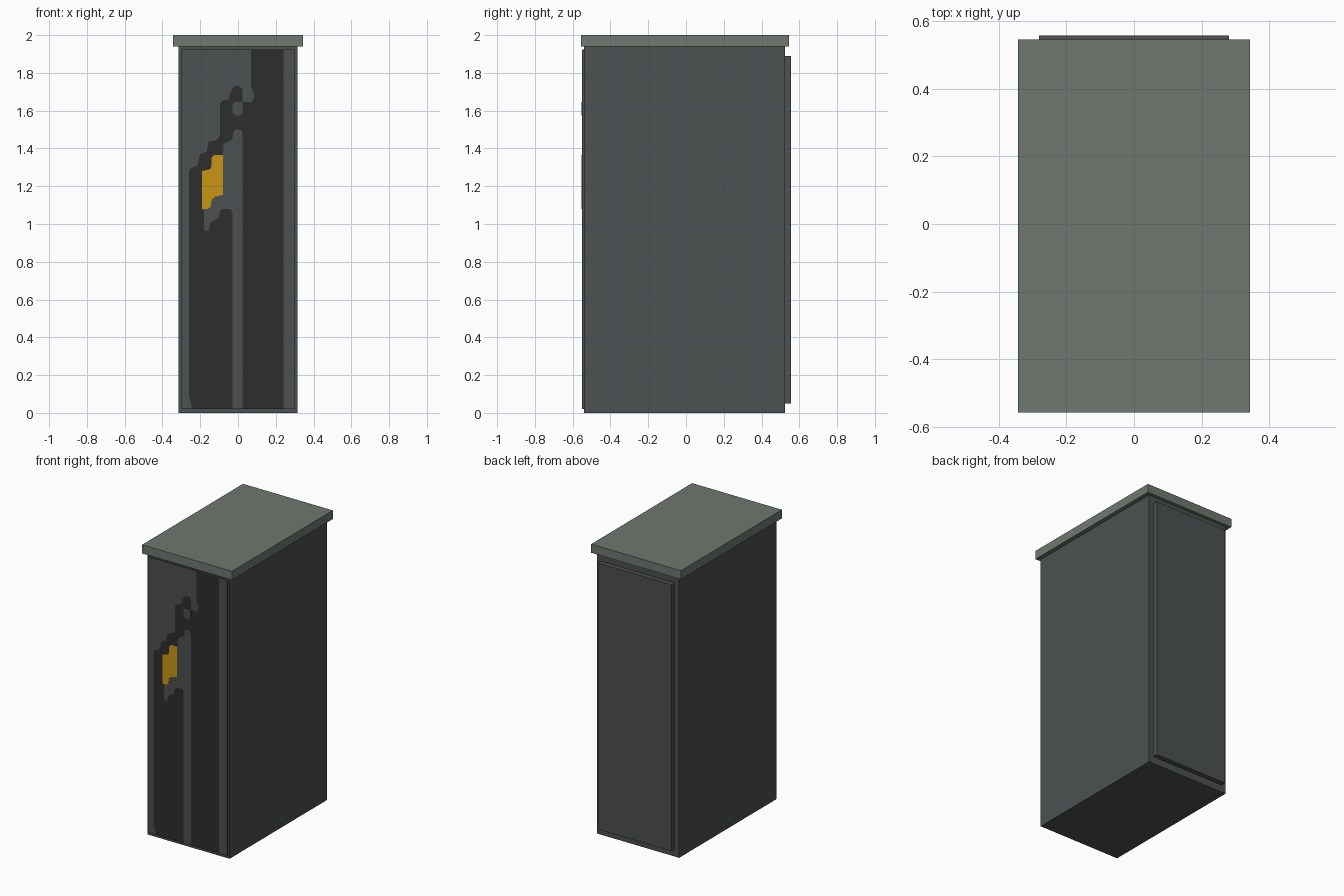
import bpy
import bmesh

cube = bpy.data.objects.get("Cube")
if cube:
    bpy.data.objects.remove(cube, do_unlink=True)


def make_material(name, colour):
    material = bpy.data.materials.new(name)
    material.use_nodes = True
    rgba = (*colour, 1)
    material.diffuse_color = rgba
    for node in material.node_tree.nodes:
        if node.type == "BSDF_PRINCIPLED":
            node.inputs["Base Color"].default_value = rgba
            node.inputs["Roughness"].default_value = 0.8
    return material


slate = make_material("slate grey", (0.073, 0.082, 0.082))
sage = make_material("sage grey", (0.156, 0.188, 0.162))
charcoal = make_material("charcoal", (0.027, 0.027, 0.027))
amber = make_material("amber", (0.59, 0.3, 0.007))


def finish(name, bm, material):
    bmesh.ops.recalc_face_normals(bm, faces=bm.faces)
    mesh = bpy.data.meshes.new(name)
    bm.to_mesh(mesh)
    bm.free()
    mesh.materials.append(material)
    obj = bpy.data.objects.new(name, mesh)
    bpy.context.collection.objects.link(obj)
    return obj


def box(name, half_width, y_range, z_range, material):
    """Box centred on x, spanning the given depth and height."""
    bm = bmesh.new()
    bmesh.ops.create_cube(bm, size=1)
    for v in bm.verts:
        v.co.x *= 2 * half_width
        v.co.y = y_range[v.co.y > 0]
        v.co.z = z_range[v.co.z > 0]
    return finish(name, bm, material)


def front_plate(name, outline, thickness, material):
    """Thin painted plate on the front panel; outline in hundredths."""
    bm = bmesh.new()
    corners = [bm.verts.new((x / 100, FRONT, z / 100)) for x, z in outline]
    face = bm.faces.new(corners)
    sides = bmesh.ops.extrude_face_region(bm, geom=[face])
    for item in sides["geom"]:
        if isinstance(item, bmesh.types.BMVert):
            item.co.y -= thickness
    bmesh.ops.triangulate(bm, faces=[f for f in bm.faces if len(f.verts) > 4])
    return finish(name, bm, material)


# Cabinet, overhanging lid and the two raised panels
FRONT = -0.55
box("cabinet_body", 0.314, (-0.54, 0.523), (0, 1.945), slate)
box("lid", 0.343, (-0.557, 0.545), (1.94, 2), sage)
box("front_panel", 0.302, (FRONT, -0.53), (0.02, 1.925), slate)
box("back_panel", 0.28, (0.51, 0.557), (0.05, 1.89), slate)

# Painted silhouette: right band, inner edge, left block, stepped outer edge
right_band = [(7, 192), (24, 192), (24, 2), (2.5, 2)]
inner_edge = [
    (2.5, 148), (1.5, 150), (-1.5, 150), (-2.5, 148), (-3, 145), (-5, 143.5),
    (-7.5, 142.5), (-8, 136.5), (-12.5, 136.5), (-14, 135), (-14, 130.5),
    (-15, 129), (-19, 128), (-19, 108),
]
notch = [
    (-18, 107), (-18, 96.5), (-15.5, 96.5), (-14.5, 101), (-10.5, 103),
    (-9.5, 107), (-8, 108), (-4, 108), (-3, 106), (-3, 2),
]
outer_edge = [
    (-24.5, 2), (-25, 6), (-26, 9), (-26, 128), (-25, 129.5), (-21.5, 131),
    (-20, 137), (-16.5, 138.5), (-15.5, 143.5), (-11, 144.5), (-9.5, 147),
    (-9.5, 164), (-8, 165.5), (-5, 166), (-4, 170), (-2, 173), (1, 173),
    (2.5, 171), (2.5, 164.5), (7, 164.5), (8.5, 167), (8, 170), (7, 172),
]
front_plate("painted_silhouette", right_band + inner_edge + notch + outer_edge,
            0.001, charcoal)

# Small gap in the silhouette
front_plate("silhouette_gap", [
    (-3, 159), (-1.5, 157.5), (1, 157.5), (2.5, 159),
    (2.5, 164.5), (-2, 164.5), (-3, 163),
], 0.002, slate)

# Stepped amber patch
front_plate("amber_patch", [
    (-19, 108), (-19, 128), (-15, 129), (-14, 130.5), (-14, 135),
    (-12.5, 136.5), (-8, 136.5), (-8, 115.5), (-12, 114.5), (-14, 113),
    (-14.5, 109), (-16, 108),
], 0.002, amber)
